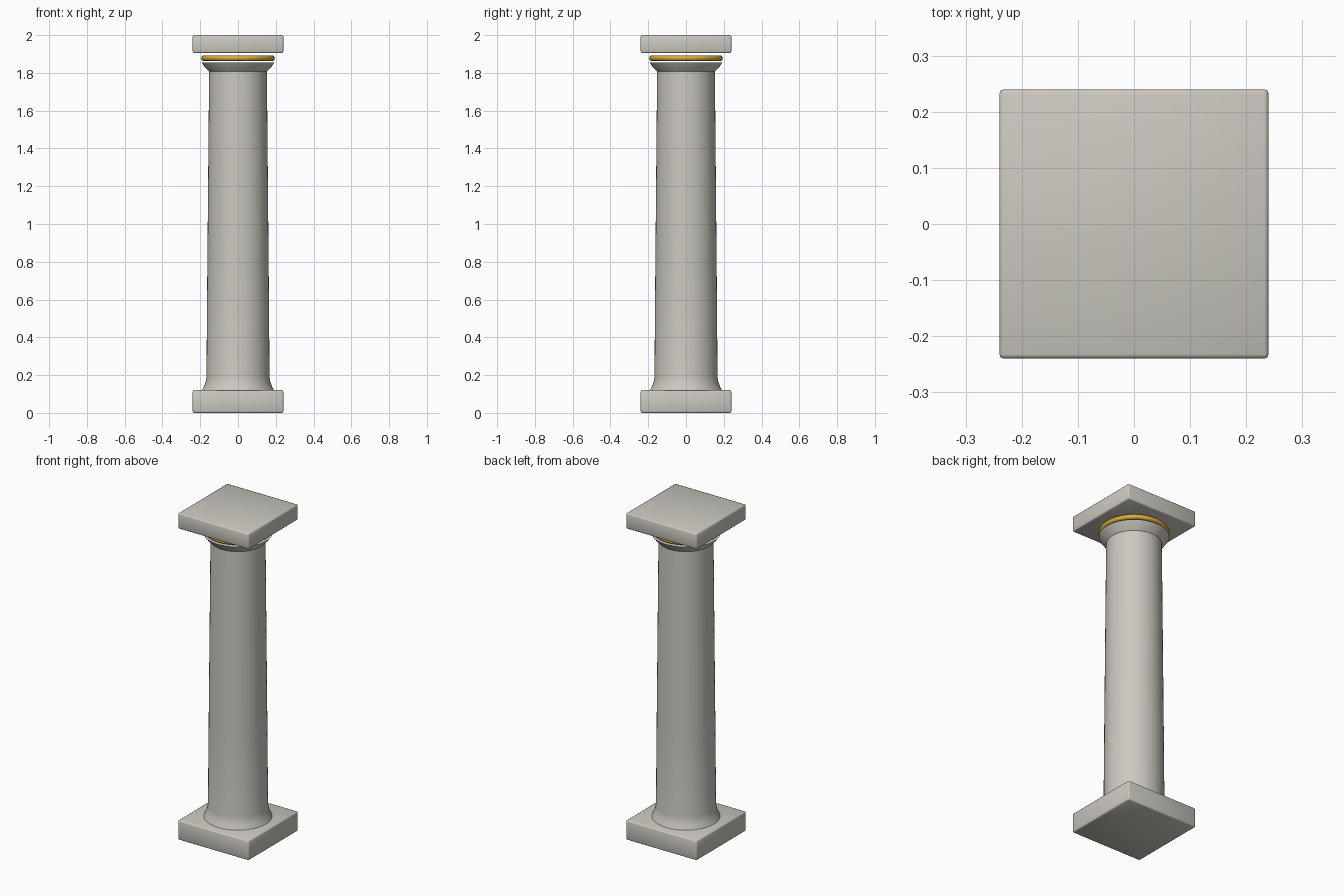
import bpy
import math

cube = bpy.data.objects.get("Cube")
if cube:
    bpy.data.objects.remove(cube, do_unlink=True)


def make_material(name, rgb, roughness):
    mat = bpy.data.materials.new(name)
    mat.use_nodes = True
    mat.diffuse_color = (*rgb, 1)
    bsdf = mat.node_tree.nodes["Principled BSDF"]
    bsdf.inputs["Base Color"].default_value = (*rgb, 1)
    bsdf.inputs["Roughness"].default_value = roughness
    return mat


stone = make_material("pale stone", (0.60, 0.58, 0.53), 0.8)
gold = make_material("gold", (0.70, 0.40, 0.05), 0.4)


def finish(obj, name, mat, angle=30):
    obj.name = obj.data.name = name
    obj.data.materials.append(mat)
    bpy.ops.object.shade_smooth_by_angle(angle=math.radians(angle))


def slab(name, bottom, top, half=0.24):
    """Square block with softly rounded edges."""
    bpy.ops.mesh.primitive_cube_add(size=1, location=(0, 0, (bottom + top) / 2))
    obj = bpy.context.object
    obj.scale = (2 * half, 2 * half, top - bottom)
    bpy.ops.object.transform_apply(location=False, rotation=False, scale=True)
    bevel = obj.modifiers.new("soft edges", 'BEVEL')
    bevel.width = 0.008
    bevel.segments = 2
    bpy.ops.object.modifier_apply(modifier=bevel.name)
    finish(obj, name, stone, 50)


def lathe(name, profile, mat, segments=48):
    """Closed solid turned around the z axis from (radius, height) points."""
    verts, faces = [], []
    for radius, z in profile:
        for i in range(segments):
            a = math.tau * i / segments
            verts.append((radius * math.cos(a), radius * math.sin(a), z))
    for r in range(len(profile) - 1):
        for i in range(segments):
            j = (i + 1) % segments
            low, high = r * segments, (r + 1) * segments
            faces.append((low + i, low + j, high + j, high + i))
    faces.append(tuple(reversed(range(segments))))
    faces.append(tuple(range(len(verts) - segments, len(verts))))
    mesh = bpy.data.meshes.new(name)
    mesh.from_pydata(verts, [], faces)
    obj = bpy.data.objects.new(name, mesh)
    bpy.context.collection.objects.link(obj)
    bpy.ops.object.select_all(action='DESELECT')
    obj.select_set(True)
    bpy.context.view_layer.objects.active = obj
    finish(obj, name, mat)


# Square blocks at both ends
slab("base_plinth", 0, 0.12)
slab("top_slab", 1.905, 2)

# Tapered shaft with a flared foot and a flared neck
lathe("shaft", [(0.19, 0.12), (0.179, 0.143), (0.171, 0.165), (0.167, 0.19),
                (0.163, 0.7), (0.158, 1.25), (0.153, 1.808),
                (0.178, 1.834), (0.193, 1.855)], stone)

# Gilded ring under the top slab
bpy.ops.mesh.primitive_torus_add(major_radius=0.18, minor_radius=0.015,
                                 major_segments=48, minor_segments=12,
                                 location=(0, 0, 1.878))
finish(bpy.context.object, "gold_ring", gold, 60)
